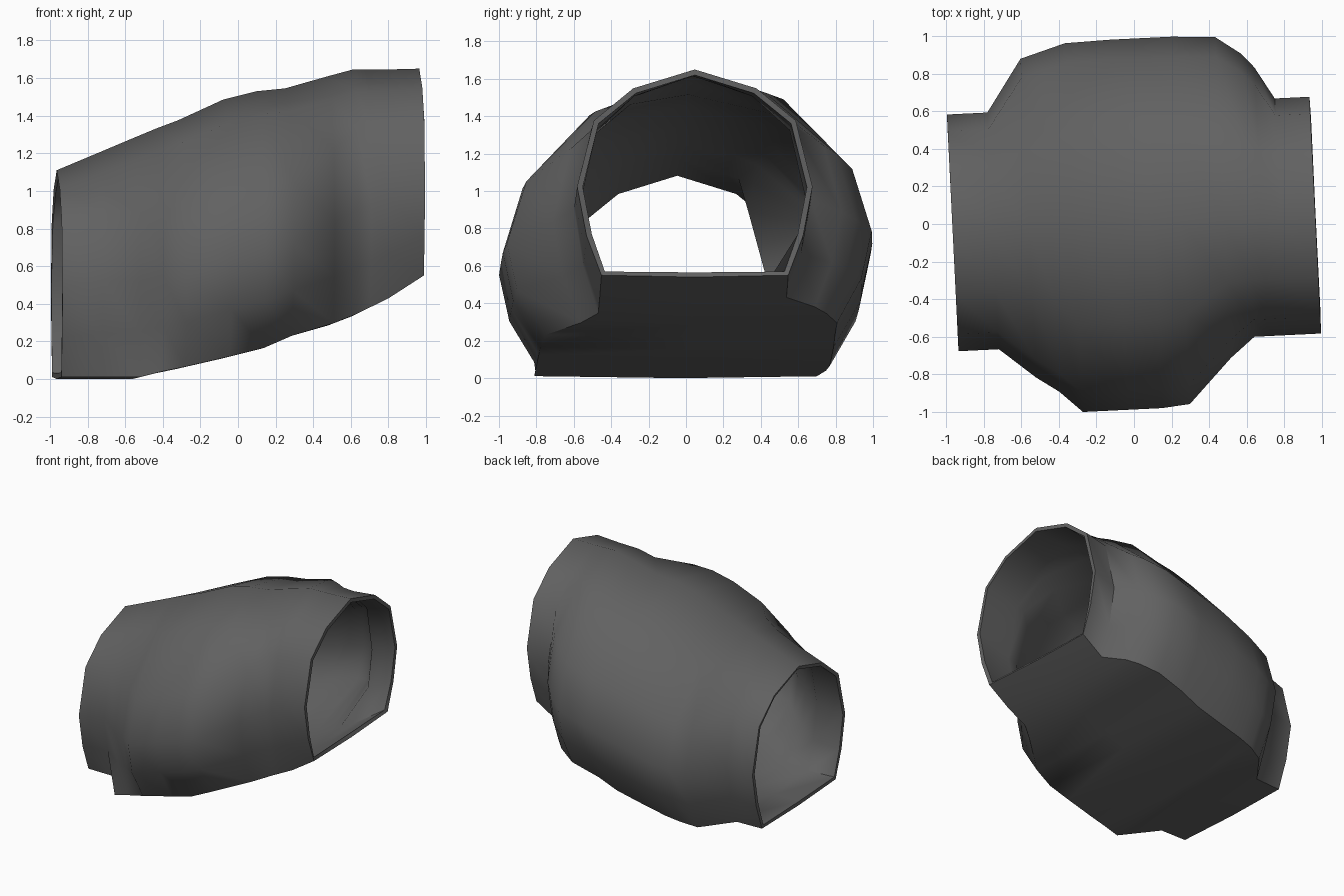
import bpy, bmesh, math

if "Cube" in bpy.data.objects:
    bpy.data.objects.remove(bpy.data.objects["Cube"])

# one flat colour
mat = bpy.data.materials.new("dark grey")
mat.diffuse_color = (0.12, 0.12, 0.12, 1)
mat.use_nodes = True
mat.node_tree.nodes["Principled BSDF"].inputs["Base Color"].default_value = mat.diffuse_color

# half cross-sections (half width, height above the base): narrow collar and wide bulge
COLLAR = [(.50, .01), (.58, .22), (.63, .48), (.54, .83), (.33, 1.0), (0, 1.1)]
BULGE = [(.785, .01), (.93, .25), (.985, .50), (.88, .83), (.52, 1.21), (0, 1.33)]

# stations: position, base z, top z, bulge amount (front, front base, back, back base)
STATIONS = [
    (-.965, 0, 1.11, 0, 0, 0, 0),
    (-.75, 0, 1.20, 0, 0.05, 0, 0),
    (-.56, 0, 1.28, .45, 1, .78, .80),
    (-.44, .03, 1.33, .68, 1, .88, .95),
    (-.32, .055, 1.375, 1, 1, .98, 1),
    (-.08, .11, 1.485, 1, 1, 1, 1),
    (.10, .155, 1.53, 1, 1, 1, 1),
    (.25, .22, 1.545, .96, .93, 1, 1),
    (.48, .285, 1.61, .30, .30, .96, 1),
    (.61, .335, 1.645, 0, 0, .70, .78),
    (.68, .37, 1.645, 0, 0, .48, .55),
    (.78, .42, 1.645, 0, 0, 0, 0),
    (.965, .54, 1.65, 0, 0, 0, 0),
]
YAW = math.radians(2.8)


def side(base, top, w, w_base):
    """Half ring from the base corner up to the crown."""
    pts = []
    for i, (c, b) in enumerate(zip(COLLAR, BULGE)):
        k = w ** 3 if i == 4 else w          # the shoulder fades out sooner
        y = c[0] + (b[0] - c[0]) * (w_base if i == 0 else k)
        z = c[1] + (b[1] - c[1]) * k
        pts.append((y, base + z / (1.1 + .23 * k) * (top - base)))
    return pts


bm = bmesh.new()
rings = []
for u, base, top, wf, wfb, wb, wbb in STATIONS:
    front = [(-y, z) for y, z in side(base, top, wf, wfb)]
    back = side(base, top, wb, wbb)
    ring = [(0, base)] + back + front[-2::-1]
    rings.append([bm.verts.new((u * math.cos(YAW) - y * math.sin(YAW),
                                u * math.sin(YAW) + y * math.cos(YAW), z)) for y, z in ring])

# skin between the rings
n = len(rings[0])
for a, b in zip(rings, rings[1:]):
    for i in range(n):
        j = (i + 1) % n
        bm.faces.new((a[i], b[i], b[j], a[j]))
bmesh.ops.recalc_face_normals(bm, faces=bm.faces)
# an open tube: make sure the crown faces point up
bm.normal_update()
crown_face = max(bm.faces, key=lambda f: f.calc_center_median().z)
if crown_face.normal.z < 0:
    bmesh.ops.reverse_faces(bm, faces=bm.faces)

mesh = bpy.data.meshes.new("hollow_sleeve")
bm.to_mesh(mesh)
bm.free()
sleeve = bpy.data.objects.new("hollow_sleeve", mesh)
bpy.context.collection.objects.link(sleeve)
mesh.materials.append(mat)

# wall thickness, grown inwards
wall = sleeve.modifiers.new("wall", 'SOLIDIFY')
wall.thickness = .03
wall.offset = -1
bpy.context.view_layer.objects.active = sleeve
sleeve.select_set(True)
bpy.ops.object.modifier_apply(modifier="wall")

# inner lining: the floor keeps a narrow, even width under the bulge
shell = n * len(STATIONS)


def narrow(station, row, limit):
    """Pull an inner vertex in to a maximum distance from the centre line."""
    co = sleeve.data.vertices[shell + station * n + row].co
    mid = STATIONS[station][0] * math.sin(YAW)
    co.y = mid + max(-limit, min(limit, co.y - mid))


for s in range(1, len(STATIONS) - 1):
    narrow(s, 1, .36 if s > 7 else .46)
    narrow(s, n - 1, .47)
narrow(1, 3, .47)
narrow(1, 4, .37)

bpy.ops.object.shade_smooth_by_angle(angle=math.radians(55))
